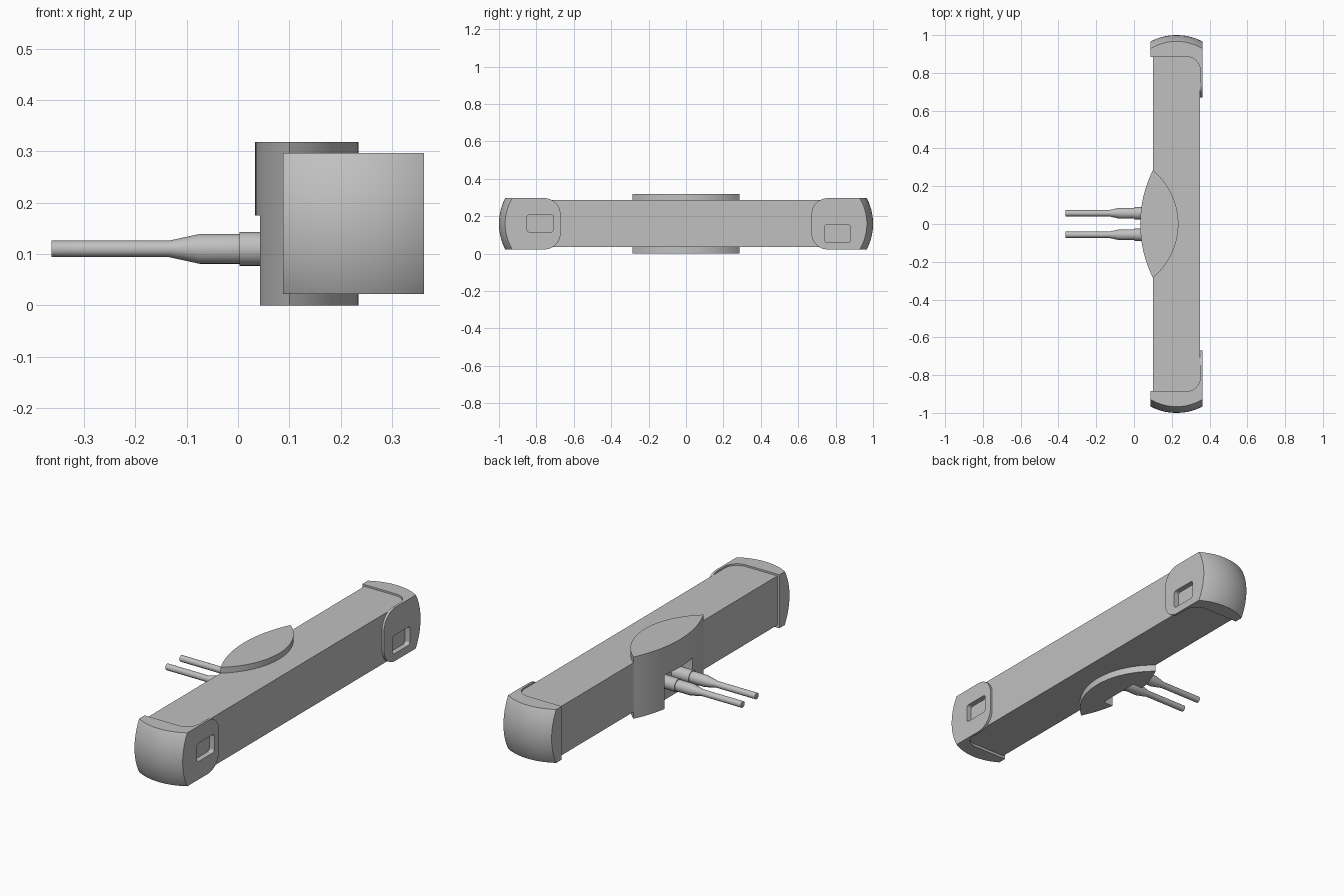
import bpy, bmesh
from math import sin, cos, pi, radians, atan2, hypot
from mathutils import Matrix, Vector

if "Cube" in bpy.data.objects:
    bpy.data.objects.remove(bpy.data.objects["Cube"])

grey = bpy.data.materials.new("plain grey")
grey.use_nodes = True
grey.diffuse_color = (0.53, 0.53, 0.53, 1)
grey.node_tree.nodes["Principled BSDF"].inputs["Base Color"].default_value = grey.diffuse_color


def make(name, bm):
    bmesh.ops.recalc_face_normals(bm, faces=bm.faces[:])
    mesh = bpy.data.meshes.new(name)
    bm.to_mesh(mesh)
    bm.free()
    mesh.materials.append(grey)
    obj = bpy.data.objects.new(name, mesh)
    bpy.context.collection.objects.link(obj)
    return obj


def prism(name, points, lo, hi, axis):
    """Extrude an outline along z (points are x, y) or along x (points are y, z)."""
    bm = bmesh.new()
    place = (lambda a, b, d: (a, b, d)) if axis == "z" else (lambda a, b, d: (d, a, b))
    face = bm.faces.new([bm.verts.new(place(a, b, lo)) for a, b in points])
    new = bmesh.ops.extrude_face_region(bm, geom=[face])["geom"]
    bmesh.ops.translate(bm, vec=place(0, 0, hi - lo),
                        verts=[v for v in new if isinstance(v, bmesh.types.BMVert)])
    return make(name, bm)


def arc(cx, cy, r, start, end, steps=12):
    angles = [radians(start + (end - start) * i / steps) for i in range(steps + 1)]
    return [(cx + r * cos(a), cy + r * sin(a)) for a in angles]


def rounded(y0, y1, z0, z1, r):
    return (arc(y1 - r, z1 - r, r, 0, 90) + arc(y0 + r, z1 - r, r, 90, 180)
            + arc(y0 + r, z0 + r, r, 180, 270) + arc(y1 - r, z0 + r, r, 270, 360))


def activate(obj):
    bpy.ops.object.select_all(action="DESELECT")
    obj.select_set(True)
    bpy.context.view_layer.objects.active = obj


def boolean(obj, cutter, operation):
    activate(obj)
    mod = obj.modifiers.new("cut", "BOOLEAN")
    mod.operation, mod.solver, mod.object = operation, "EXACT", cutter
    bpy.ops.object.modifier_apply(modifier=mod.name)
    bpy.data.objects.remove(cutter)


def smooth(obj):
    activate(obj)
    bpy.ops.object.shade_smooth_by_angle(angle=radians(25))


def box(name, x0, x1, y0, y1, z0, z1):
    return prism(name, [(x0, y0), (x1, y0), (x1, y1), (x0, y1)], z0, z1, "z")


# Long bar
MID_X, MID_Z = 0.225, 0.16
bar = box("bar", 0.10, 0.35, -0.9, 0.9, 0.035, 0.288)

# Domed end caps, each with a rounded flap and a recessed window on the +x face
for side, label, wy, wz in ((1, "back", 0.81, 0.108), (-1, "front", -0.78, 0.162)):
    outline = ([(0.088, 1.02), (0.088, 0.885)] + arc(0.28, 0.815, 0.07, 90, 0)
               + [(0.35, 0.67), (0.362, 0.67), (0.362, 1.02)])
    cap = prism(label + "_end_cap", [(x, side * y) for x, y in outline], 0.022, 0.297, "z")

    # Round the flap corners
    flap = rounded(0.67, 1.2, 0.022, 0.297, 0.09)
    boolean(cap, prism("flap_shape", [(side * y, z) for y, z in flap], 0, 0.5, "x"), "INTERSECT")

    # Dome the outer end
    bm = bmesh.new()
    bmesh.ops.create_uvsphere(bm, u_segments=96, v_segments=64, radius=0.3)
    bmesh.ops.rotate(bm, verts=bm.verts[:], matrix=Matrix.Rotation(pi / 2, 3, "X"))
    bmesh.ops.translate(bm, verts=bm.verts[:], vec=(MID_X, side * 0.7, MID_Z))
    boolean(cap, make("dome_shape", bm), "INTERSECT")

    # Window recess
    window = rounded(wy - 0.07, wy + 0.07, wz - 0.047, wz + 0.047, 0.014)
    for target in (cap, bar):
        boolean(target, prism("window_shape", window, 0.335, 0.5, "x"), "DIFFERENCE")
    smooth(cap)
smooth(bar)


# Lens-shaped centre housing, notched below for the cables
def bulge(tip_x, half, sag):
    r = (half * half + sag * sag) / (2 * abs(sag))
    sign = 1 if sag > 0 else -1
    cx = tip_x + sag - sign * r
    sweep = atan2(half, abs(tip_x - cx))
    steps = 32
    pts = []
    for i in range(steps + 1):
        a = sweep * (2 * i / steps - 1)
        pts.append((cx + sign * r * cos(a), sign * r * sin(a)))
    return pts


lens = bulge(0.10, 0.285, 0.135) + bulge(0.10, 0.285, -0.067)[1:-1]
housing = prism("centre_housing", lens, 0, 0.318, "z")
boolean(housing, box("notch_shape", -0.1, 0.10, -0.113, 0.113, -0.1, 0.175), "DIFFERENCE")
smooth(housing)


# Cables: collar, sleeve, taper and thin lead, turned about the x axis
def turned(name, profile, y, z, n=32):
    bm = bmesh.new()
    rings = [[bm.verts.new((x, y + r * cos(2 * pi * i / n), z + r * sin(2 * pi * i / n)))
              for i in range(n)] for x, r in profile]
    for a, b in zip(rings, rings[1:]):
        for i in range(n):
            j = (i + 1) % n
            bm.faces.new((a[i], a[j], b[j], b[i]))
    bm.faces.new(rings[0])
    bm.faces.new(rings[-1])
    return make(name, bm)


cable = [(0.11, 0.033), (0.003, 0.033), (0.003, 0.029), (-0.075, 0.029),
         (-0.135, 0.016), (-0.363, 0.016)]
for label, y in (("back", 0.057), ("front", -0.057)):
    smooth(turned(label + "_cable", cable, y, 0.11))
